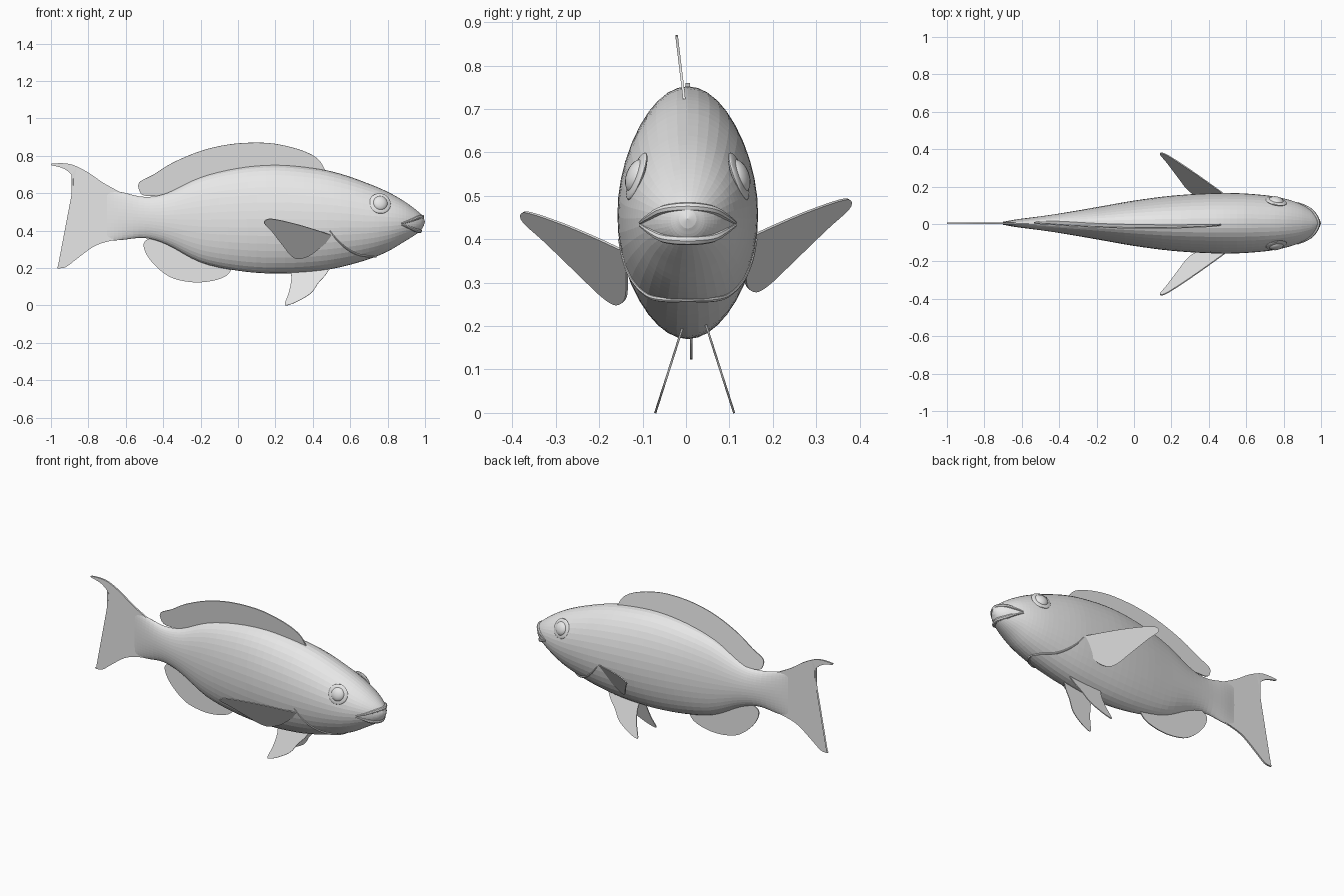
import bpy, bmesh, math
from mathutils import Vector

cube = bpy.data.objects.get("Cube")
if cube:
    bpy.data.objects.remove(cube, do_unlink=True)

grey = bpy.data.materials.new("plain grey")
grey.use_nodes = True
grey.diffuse_color = (0.8, 0.8, 0.8, 1)
grey.node_tree.nodes["Principled BSDF"].inputs["Base Color"].default_value = (0.8, 0.8, 0.8, 1)


def smooth(points, steps):
    """Curve passing through all the points (Catmull-Rom)."""
    p = [Vector(q) for q in points]
    p = [p[0] * 2 - p[1]] + p + [p[-1] * 2 - p[-2]]
    out = []
    for a, b, c, d in zip(p, p[1:], p[2:], p[3:]):
        for i in range(steps):
            t = i / steps
            out.append((b * 2 + (c - a) * t + (a * 2 - b * 5 + c * 4 - d) * t ** 2
                        + (b * 3 - a - c * 3 + d) * t ** 3) / 2)
    return out + [p[-2]]


def add_object(name, bm):
    bmesh.ops.recalc_face_normals(bm, faces=bm.faces)
    mesh = bpy.data.meshes.new(name)
    bm.to_mesh(mesh)
    bm.free()
    mesh.materials.append(grey)
    obj = bpy.data.objects.new(name, mesh)
    bpy.context.collection.objects.link(obj)
    return obj


def shade_smooth(obj):
    bpy.ops.object.select_all(action='DESELECT')
    obj.select_set(True)
    bpy.context.view_layer.objects.active = obj
    bpy.ops.object.shade_smooth_by_angle()


# Body stations: x, top, bottom, half width
MID = 0.004
stations = smooth([
    (-.70, .62, .345, .008), (-.62, .605, .35, .022), (-.50, .58, .36, .037),
    (-.38, .60, .325, .055), (-.20, .685, .23, .086), (0, .735, .185, .121),
    (.20, .752, .17, .147), (.40, .735, .18, .16), (.55, .703, .205, .161),
    (.70, .65, .247, .15), (.80, .607, .288, .133), (.88, .562, .335, .108),
    (.94, .52, .372, .076), (.975, .49, .398, .046), (.993, .468, .425, .02)], 4)


def surface_y(x, z):
    """Half width of the body at a given length and height."""
    for a, b in zip(stations, stations[1:]):
        if a[0] <= x <= b[0]:
            s = a.lerp(b, (x - a[0]) / (b[0] - a[0]))
            u = (z - (s[1] + s[2]) / 2) / ((s[1] - s[2]) / 2)
            return s[3] * math.sqrt(max(0, 1 - u * u))
    return 0


# Body: oval rings joined along the length
SIDES = 40
bm = bmesh.new()
rings = []
for x, top, bottom, width in stations:
    ring = []
    for i in range(SIDES):
        a = 2 * math.pi * i / SIDES
        ring.append(bm.verts.new((x, MID + width * math.sin(a),
                                  (top + bottom) / 2 + (top - bottom) / 2 * math.cos(a))))
    rings.append(ring)
for r, s in zip(rings, rings[1:]):
    for i in range(SIDES):
        j = (i + 1) % SIDES
        bm.faces.new((r[i], r[j], s[j], s[i]))
bm.faces.new(rings[0])
nose = bm.verts.new((1, MID, .447))
for i in range(SIDES):
    bm.faces.new((rings[-1][i], rings[-1][(i + 1) % SIDES], nose))
add_object("body", bm)


def fin(name, outline, depth, thickness=.006):
    """Thin fin from a side outline; depth(x, z) gives its sideways position."""
    bm = bmesh.new()
    bm.faces.new([bm.verts.new((p[0], depth(p[0], p[1]), p[1])) for p in outline])
    bmesh.ops.triangulate(bm, faces=bm.faces)
    obj = add_object(name, bm)
    mod = obj.modifiers.new("thickness", 'SOLIDIFY')
    mod.thickness = thickness
    mod.offset = 0
    return obj


# Tail fin
tail_top = smooth([(-.62, .60), (-.72, .655), (-.80, .71), (-.88, .75), (-.94, .76), (-1, .757)], 4)
tail_back = smooth([(-1, .75), (-.93, .73), (-.88, .685), (-.865, .62), (-.865, .48),
                    (-.865, .35), (-.885, .28), (-.92, .235), (-.97, .203)], 4)
tail_bottom = smooth([(-.965, .197), (-.92, .205), (-.86, .25), (-.77, .315), (-.69, .343), (-.62, .355)], 4)
fin("tail_fin", tail_top + tail_back + tail_bottom, lambda x, z: .004, .01)

# Dorsal fin
fin("dorsal_fin", smooth([(-.40, .585), (-.50, .587), (-.53, .62), (-.525, .66), (-.45, .70),
                          (-.35, .762), (-.20, .825), (-.05, .86), (.10, .87), (.22, .86),
                          (.35, .825), (.43, .78), (.47, .715)], 4)
    + smooth([(.30, .72), (0, .70), (-.20, .65), (-.36, .59)], 2),
    lambda x, z: -.005 - .12 * (z - .73))

# Anal fin
fin("anal_fin", smooth([(-.42, .37), (-.48, .355), (-.505, .325), (-.485, .265), (-.43, .20),
                        (-.36, .15), (-.28, .128), (-.20, .123), (-.12, .135),
                        (-.06, .16), (-.03, .20)], 4)
    + [Vector((-.15, .24)), Vector((-.30, .31))],
    lambda x, z: .012)

# Paired fins
pectoral = smooth([(.50, .375), (.42, .402), (.32, .432), (.21, .458), (.16, .461), (.14, .44),
                   (.18, .395), (.24, .318), (.28, .268), (.32, .249), (.38, .265),
                   (.44, .31), (.495, .355)], 4)
pelvic = smooth([(.28, .20), (.285, .14), (.272, .07), (.25, .008), (.265, .001), (.32, .022),
                 (.39, .065), (.43, .12), (.47, .165), (.50, .215)], 4)
for side, sign in (("left", 1), ("right", -1)):
    rise = .03 if sign > 0 else 0
    fin(side + "_pectoral_fin", [p + Vector((0, rise)) for p in pectoral],
        lambda x, z: sign * (.155 + .516 * (.49 - x) + .635 * (z - rise - .38)))
    fin(side + "_pelvic_fin", pelvic,
        lambda x, z: .02 + sign * (.03 + .32 * (.19 - z)), .005)

    # Eye, with a wider low rim around it
    for part, radius, bulge in (("eye", .041, .024), ("eye_rim", .058, .011)):
        bm = bmesh.new()
        bmesh.ops.create_uvsphere(bm, u_segments=20, v_segments=12, radius=1)
        bmesh.ops.scale(bm, vec=(radius, bulge, radius), verts=bm.verts)
        eye = add_object(side + "_" + part, bm)
        eye.location = (.76, MID + sign * (surface_y(.76, .545) - .001), .545)
        eye.rotation_euler = (sign * .35, 0, -sign * .2)
        shade_smooth(eye)


def ridge(name, half, radius):
    """Tapered tube along the body surface, mirrored across the middle."""
    path = [Vector((x, MID + surface_y(x, z), z)) for x, z in half]
    path[-1].y = MID
    path += [Vector((p.x, 2 * MID - p.y, p.z)) for p in reversed(path[:-1])]
    path = smooth(path, 4)
    curve = bpy.data.curves.new(name, 'CURVE')
    curve.dimensions = '3D'
    curve.bevel_depth = radius
    curve.bevel_resolution = 2
    curve.use_fill_caps = True
    spline = curve.splines.new('POLY')
    spline.points.add(len(path) - 1)
    for i, p in enumerate(path):
        spline.points[i].co = (*p, 1)
        spline.points[i].radius = .35 + .65 * math.sin(math.pi * i / (len(path) - 1))
    curve.materials.append(grey)
    obj = bpy.data.objects.new(name, curve)
    bpy.context.collection.objects.link(obj)
    bpy.ops.object.select_all(action='DESELECT')
    obj.select_set(True)
    bpy.context.view_layer.objects.active = obj
    bpy.ops.object.convert(target='MESH')
    shade_smooth(bpy.context.object)


# Lips and gill cover edge
ridge("upper_lip", [(.875, .438), (.92, .452), (.96, .468), (.985, .474)], .011)
ridge("lower_lip", [(.875, .432), (.92, .415), (.95, .402), (.972, .398)], .012)
ridge("gill_edge", [(.49, .40), (.53, .35), (.58, .305), (.64, .272), (.70, .262), (.735, .262)], .007)
